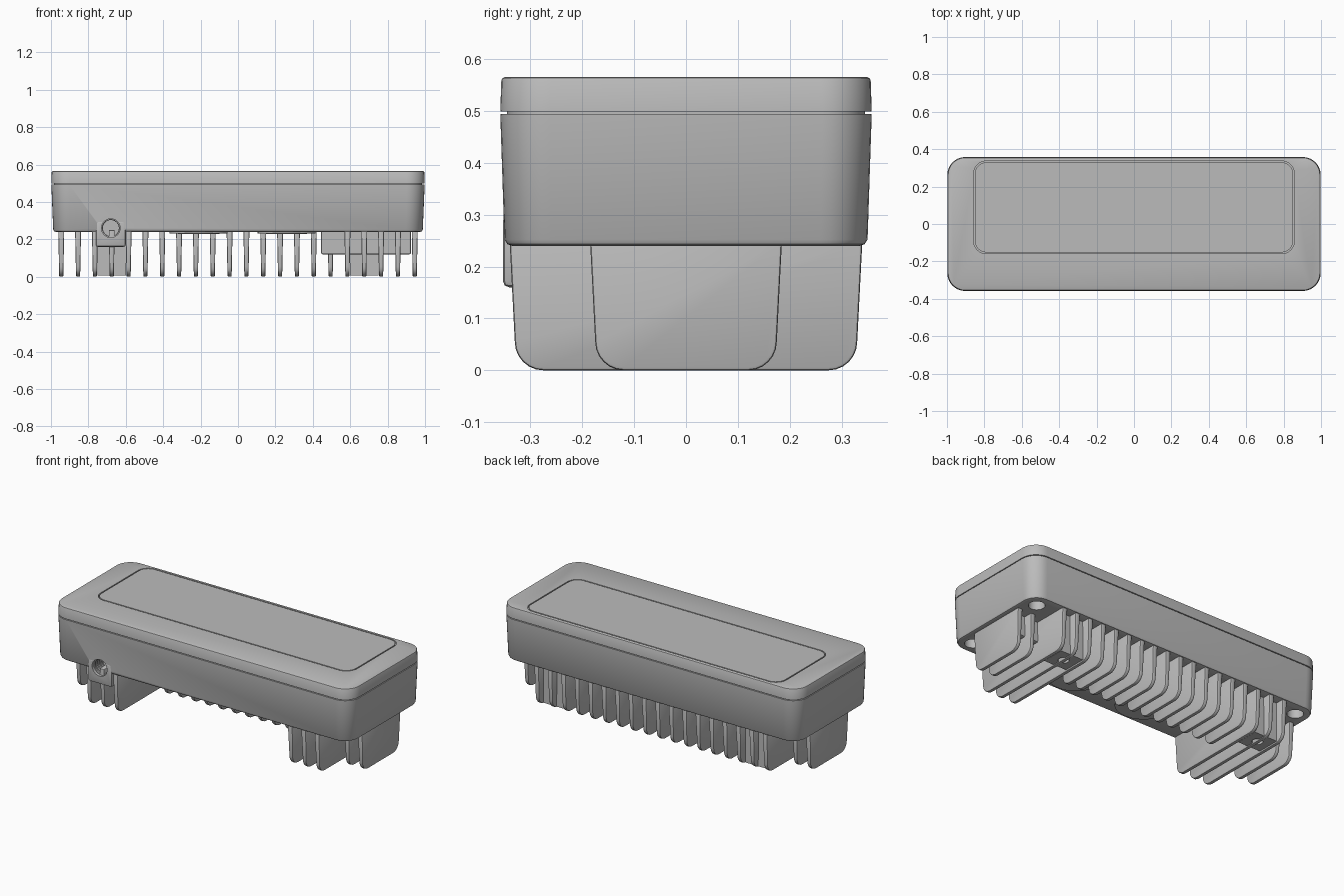
import bpy
import bmesh
import math
from mathutils import Matrix

cube = bpy.data.objects.get("Cube")
if cube:
    bpy.data.objects.remove(cube)

grey = bpy.data.materials.new("cast grey")
grey.use_nodes = True
grey.diffuse_color = (0.5, 0.5, 0.5, 1)
grey.node_tree.nodes["Principled BSDF"].inputs["Base Color"].default_value = (0.5, 0.5, 0.5, 1)


def finish(bm, name):
    bmesh.ops.recalc_face_normals(bm, faces=bm.faces[:])
    mesh = bpy.data.meshes.new(name)
    bm.to_mesh(mesh)
    bm.free()
    mesh.materials.append(grey)
    obj = bpy.data.objects.new(name, mesh)
    bpy.context.collection.objects.link(obj)
    return obj


def activate(obj):
    bpy.ops.object.select_all(action='DESELECT')
    obj.select_set(True)
    bpy.context.view_layer.objects.active = obj


def smooth(obj):
    activate(obj)
    bpy.ops.object.shade_smooth_by_angle(angle=math.radians(35))
    return obj


def bevel(obj, width):
    mod = obj.modifiers.new("soft edges", 'BEVEL')
    mod.width = width
    mod.segments = 2
    mod.limit_method = 'ANGLE'
    mod.angle_limit = math.radians(50)
    activate(obj)
    bpy.ops.object.modifier_apply(modifier=mod.name)
    return obj


def cut(obj, cutter):
    cutter.hide_render = True
    mod = obj.modifiers.new("cut", 'BOOLEAN')
    mod.operation = 'DIFFERENCE'
    mod.solver = 'EXACT'
    mod.object = cutter
    activate(obj)
    bpy.ops.object.modifier_apply(modifier=mod.name)
    bpy.data.objects.remove(cutter)


def rounded_loft(name, levels, center=(0, 0), steps=8):
    """Stack of rounded rectangles; each level is z, half x, half y, radius."""
    bm = bmesh.new()
    rings = []
    for z, hx, hy, r in levels:
        ring = []
        for k, (sx, sy) in enumerate(((1, 1), (-1, 1), (-1, -1), (1, -1))):
            for i in range(steps + 1):
                a = (k + i / steps) * math.pi / 2
                ring.append(bm.verts.new((center[0] + sx * (hx - r) + r * math.cos(a),
                                          center[1] + sy * (hy - r) + r * math.sin(a), z)))
        rings.append(ring)
    for low, high in zip(rings, rings[1:]):
        for i in range(len(low)):
            j = (i + 1) % len(low)
            bm.faces.new((low[i], low[j], high[j], high[i]))
    bm.faces.new(rings[0])
    bm.faces.new(rings[-1])
    return finish(bm, name)


def cylinder(name, center, radius, depth, along_y=False):
    bm = bmesh.new()
    turn = Matrix.Rotation(math.pi / 2, 4, 'X') if along_y else Matrix()
    bmesh.ops.create_cone(bm, cap_ends=True, segments=32, radius1=radius, radius2=radius,
                          depth=depth, matrix=Matrix.Translation(center) @ turn)
    return finish(bm, name)


def box(name, low, high):
    bm = bmesh.new()
    bmesh.ops.create_cube(bm, size=1)
    for v in bm.verts:
        v.co = [(a + b) / 2 + c * (b - a) for a, b, c in zip(low, high, v.co)]
    return finish(bm, name)


def fin(name, x, front, back, r=0.055):
    """Thin tapered plate with rounded lower corners."""
    top, lean = 0.25, 0.01
    outline = [(front, top)]
    for side, corner in ((-1, front + lean + r), (1, back - lean - r)):
        for i in range(7):
            a = math.pi / 2 * i / 6
            if side > 0:
                a = math.pi / 2 - a
            outline.append((corner + side * r * math.cos(a), r - r * math.sin(a)))
    outline.append((back, top))
    bm = bmesh.new()
    sides = [[bm.verts.new((x + s * (0.011 + 0.02 * z), y, z)) for y, z in outline]
             for s in (-1, 1)]
    for ring in sides:
        bm.faces.new(ring)
    for i in range(len(outline)):
        j = (i + 1) % len(outline)
        bm.faces.new((sides[0][i], sides[0][j], sides[1][j], sides[1][i]))
    return smooth(bevel(finish(bm, name), 0.006))


# Housing with tapered walls and a softened lower edge
housing = rounded_loft("housing", [
    (0.24, 0.975, 0.335, 0.08), (0.243, 0.983, 0.344, 0.085),
    (0.252, 0.988, 0.35, 0.09), (0.494, 0.998, 0.358, 0.095)])

# Front port boss, rounded below, and its bore
boss = bevel(box("port_boss", (-0.76, -0.353, 0.16), (-0.6, -0.17, 0.3)), 0.012)
for part in (housing, boss):
    cut(part, cylinder("bore_cutter", (-0.68, -0.32, 0.26), 0.05, 0.2, True))
smooth(boss)

# Thread ridges inside the bore
for i in range(5):
    bpy.ops.mesh.primitive_torus_add(major_radius=0.049, minor_radius=0.006, major_segments=32,
                                     minor_segments=6, location=(-0.68, -0.33 + i * 0.02, 0.26),
                                     rotation=(math.pi / 2, 0, 0))
    ridge = bpy.context.object
    ridge.name = "thread_ridge"
    ridge.data.materials.append(grey)
    smooth(ridge)

# Corner mounting holes from below
for sx in (-1, 1):
    for sy in (-1, 1):
        cut(housing, cylinder("hole_cutter", (sx * 0.9, sy * 0.265, 0.27), 0.045, 0.2))
smooth(housing)

# Recessed seam core and lid
smooth(rounded_loft("seam_core", [(0.485, 0.985, 0.345, 0.085), (0.51, 0.985, 0.345, 0.085)]))
lid = rounded_loft("lid", [
    (0.499, 0.998, 0.358, 0.095), (0.559, 0.996, 0.356, 0.095),
    (0.563, 0.994, 0.354, 0.093), (0.565, 0.99, 0.35, 0.09)])
panel_center = (0, 0.089)
cut(lid, rounded_loft("panel_cutter", [(0.55, 0.858, 0.248, 0.07), (0.6, 0.858, 0.248, 0.07)],
                      panel_center))
smooth(lid)
smooth(rounded_loft("top_panel", [(0.545, 0.851, 0.241, 0.063), (0.565, 0.851, 0.241, 0.063)],
                    panel_center))

# Cooling fins: short at the ends, full beside them, rear only in the middle
for i in range(22):
    x = -0.945 + 0.09 * i
    if abs(x) > 0.82:
        front, back = -0.185, 0.185
    elif abs(x) > 0.55:
        front, back = -0.34, 0.34
    else:
        front, back = 0.0, 0.34
    fin("cooling_fin", x, front, back)

# Screw bosses among the fins
for sx in (-1, 1):
    screw_boss = box("screw_boss", (sx * 0.675 - 0.075, 0.15, 0.006),
                     (sx * 0.675 + 0.075, 0.29, 0.25))
    cut(screw_boss, cylinder("screw_cutter", (sx * 0.675, 0.22, 0.0), 0.03, 0.12))
    smooth(screw_boss)

# Connector block and shallow round pads on the underside
bevel(box("connector_block", (0.445, -0.06, 0.12), (0.925, 0.13, 0.25)), 0.008)
for x in (-0.21, 0.26):
    smooth(cylinder("round_pad", (x, -0.17, 0.24), 0.155, 0.016))
    smooth(cylinder("pad_center", (x, -0.17, 0.238), 0.11, 0.02))
